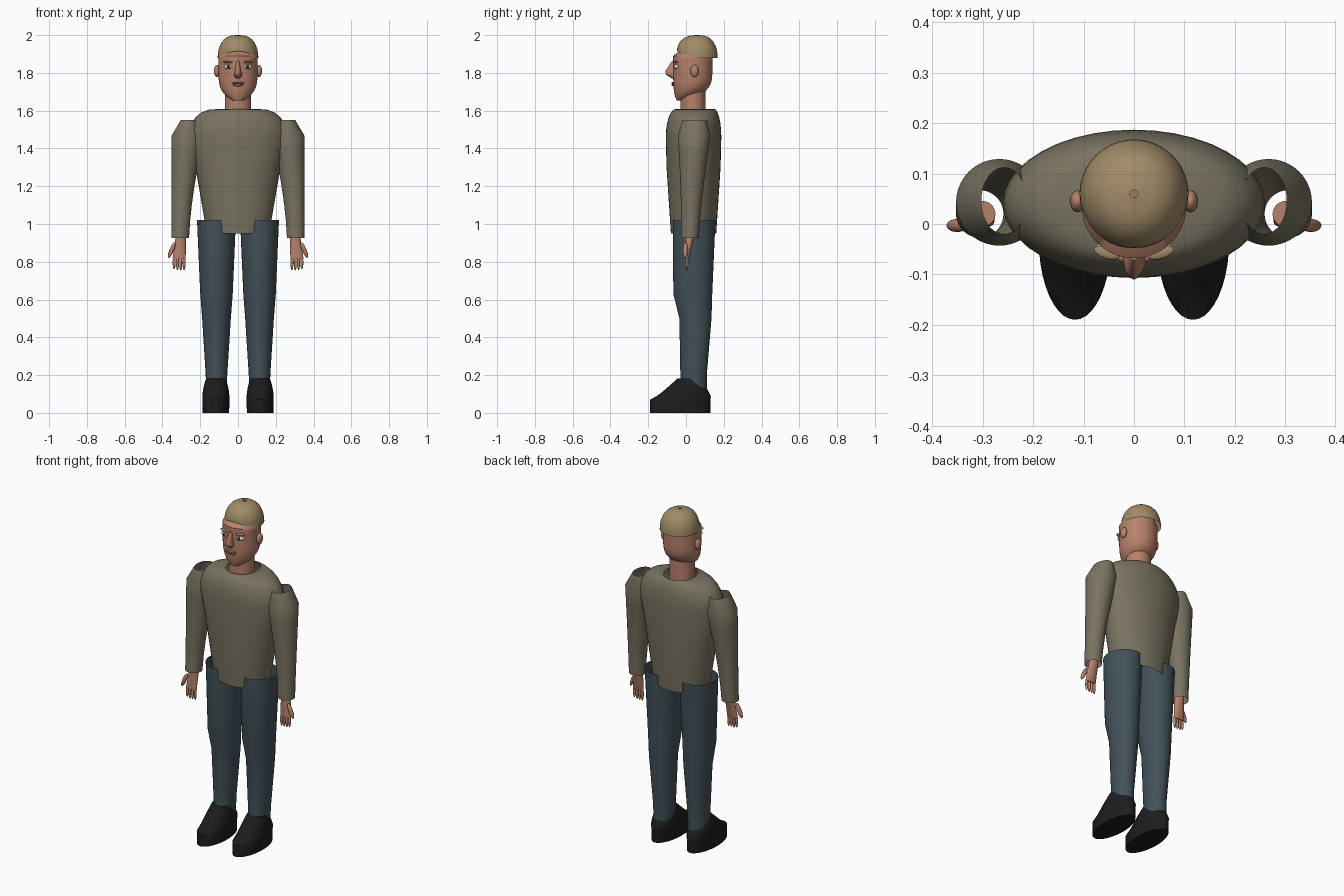
import bpy, bmesh, math

cube = bpy.data.objects.get("Cube")
if cube:
    bpy.data.objects.remove(cube, do_unlink=True)


def material(name, red, green, blue):
    mat = bpy.data.materials.new(name)
    mat.use_nodes = True
    colour = (red, green, blue, 1)
    mat.diffuse_color = colour
    mat.node_tree.nodes["Principled BSDF"].inputs["Base Color"].default_value = colour
    return mat


skin = material("skin", .47, .22, .145)
blond = material("blond_hair", .36, .26, .14)
olive = material("olive_cloth", .19, .173, .12)
denim = material("blue_denim", .055, .082, .1)
black = material("black_leather", .012, .012, .012)
lip_pink = material("lip_pink", .36, .13, .1)
eye_white = material("eye_white", .6, .58, .52)
dark_iris = material("dark_iris", .02, .025, .02)


def finish(name, bm, mat):
    bmesh.ops.recalc_face_normals(bm, faces=bm.faces)
    mesh = bpy.data.meshes.new(name)
    bm.to_mesh(mesh)
    bm.free()
    mesh.materials.append(mat)
    part = bpy.data.objects.new(name, mesh)
    bpy.context.collection.objects.link(part)
    bpy.ops.object.select_all(action='DESELECT')
    part.select_set(True)
    bpy.context.view_layer.objects.active = part
    bpy.ops.object.shade_smooth_by_angle(angle=math.radians(50))
    return part


def loft(name, mat, rings, capped=False, front_lift=0):
    """Join ellipses, each given as centre x, y, z and radii x, y.
    front_lift raises the front of the lower rings."""
    bm = bmesh.new()
    sides = 40
    loops = []
    for index, (x, y, z, radius_x, radius_y) in enumerate(rings):
        fade = (1 - index / (len(rings) - 1)) ** 2
        loop = []
        for side in range(sides):
            angle = math.tau * side / sides
            c, s = math.cos(angle), math.sin(angle)
            rise = front_lift * fade * max(0, -s) ** 2
            loop.append(bm.verts.new((x + radius_x * c, y + radius_y * s, z + rise)))
        loops.append(loop)
    for lower, upper in zip(loops, loops[1:]):
        for a in range(sides):
            b = (a + 1) % sides
            bm.faces.new((lower[a], lower[b], upper[b], upper[a]))
    if capped:
        bm.faces.new(loops[0])
        bm.faces.new(loops[-1])
    return finish(name, bm, mat)


def ellipsoid(name, mat, centre, radii, yaw=0, lean=0):
    bm = bmesh.new()
    bmesh.ops.create_uvsphere(bm, u_segments=20, v_segments=12, radius=1)
    bmesh.ops.scale(bm, vec=radii, verts=bm.verts)
    part = finish(name, bm, mat)
    part.location = centre
    part.rotation_euler = (0, lean, yaw)
    return part


def steps(count):
    return [i / count for i in range(count + 1)]


# Shirt body: straight taper to the chest, then rounded shoulders up to an open collar
body = [(0, .04, .95, .165, .12), (0, .04, 1.3, .225, .143)]
for t in steps(6):
    angle = t * math.pi / 2
    spread = max(0, math.cos(angle)) ** .7
    body.append((0, .05 - .01 * spread, 1.46 + .15 * math.sin(angle),
                 .09 + .17 * spread, .1 + .047 * math.cos(angle)))
loft("shirt_body", olive, body)

# Neck
loft("neck", skin, [(0, .036, z, .07, .066) for z in (1.55, 1.72)], capped=True)

# Head: the jaw swells quickly from the chin, and the crown closes under the hair
head = []
for t in steps(14):
    swell = 1 - (1 - t) ** 6
    head.append((0, .066 * swell - .03, 1.655 + .235 * t,
                 .028 + .076 * swell, .02 + .084 * swell))
head.append((0, .06, 1.94, .06, .06))
loft("head", skin, head, capped=True)

# Hair: a dome with a raised front hairline
hair = []
for t in steps(8):
    angle = t * math.pi / 2.03
    radius = .108 * math.cos(angle) ** .7
    hair.append((0, .06, 1.88 + .12 * math.sin(angle), radius, radius))
loft("hair", blond, hair, front_lift=.035)

# Nose and mouth
loft("nose", skin, [(0, -.06, 1.77, .012, .014), (0, -.075, 1.79, .022, .03),
                    (0, -.076, 1.81, .016, .034), (0, -.064, 1.865, .007, .008)],
     capped=True)
ellipsoid("upper_lip", lip_pink, (0, -.068, 1.747), (.034, .01, .006))
ellipsoid("lower_lip", lip_pink, (0, -.066, 1.736), (.028, .01, .007))

for side, s in (("left", 1), ("right", -1)):
    # Ears, eyes and brows
    ellipsoid(side + "_ear", skin, (s * .112, .045, 1.81), (.015, .022, .033))
    ellipsoid(side + "_eye", eye_white, (s * .052, -.052, 1.832),
              (.024, .012, .012), yaw=s * .35)
    ellipsoid(side + "_iris", dark_iris, (s * .05, -.061, 1.832),
              (.01, .006, .01), yaw=s * .35)
    ellipsoid(side + "_brow", blond, (s * .054, -.057, 1.857),
              (.027, .012, .006), yaw=s * .3)

    # Sleeve: an open tube with a straight outer edge, drawn in at the shoulder
    sleeve = []
    for t in steps(6):
        radius = .047 + .039 * t ** 1.5
        sleeve.append((s * (.353 - radius), .02 + .023 * t, .925 + .54 * t, radius, radius))
    sleeve.append((s * .258, .046, 1.55, .045, .066))
    loft(side + "_sleeve", olive, sleeve)

    # Hand: flattened palm, four fingers and an outer thumb
    palm = []
    for t in steps(4):
        palm.append((s * (.312 - .01 * t), .005 + .015 * t, .815 + .125 * t,
                     .035 - .008 * t, .01 + .016 * t))
    loft(side + "_palm", skin, palm, capped=True)
    for finger in range(4):
        length = .04 if finger else .034
        ellipsoid(f"{side}_finger_{finger + 1}", skin,
                  (s * (.338 - .0175 * finger), .004, .795), (.008, .008, length))
    ellipsoid(side + "_thumb", skin, (s * .351, -.003, .862),
              (.012, .013, .045), lean=s * -.4)

    # Trouser leg: an open tube with a fuller thigh and calf
    leg = []
    for y, z, radius_x, radius_y in ((.04, .12, .055, .07), (.04, .2, .057, .07),
                                     (.05, .5, .076, .085), (.036, .63, .086, .103),
                                     (.043, 1.02, .103, .113)):
        leg.append((s * .114, y, z, radius_x, radius_y))
    loft(side + "_trouser_leg", denim, leg)

    # Shoe: a long oval sole that slopes back to the ankle
    shoe = [(s * .117, -.03, 0, .07, .16)]
    for t in steps(6):
        shoe.append((s * .117, .045 * math.sqrt(t) - .03, .07 + .112 * t,
                     .072 - .02 * t * t, .16 - .1 * t))
    loft(side + "_shoe", black, shoe, capped=True)
